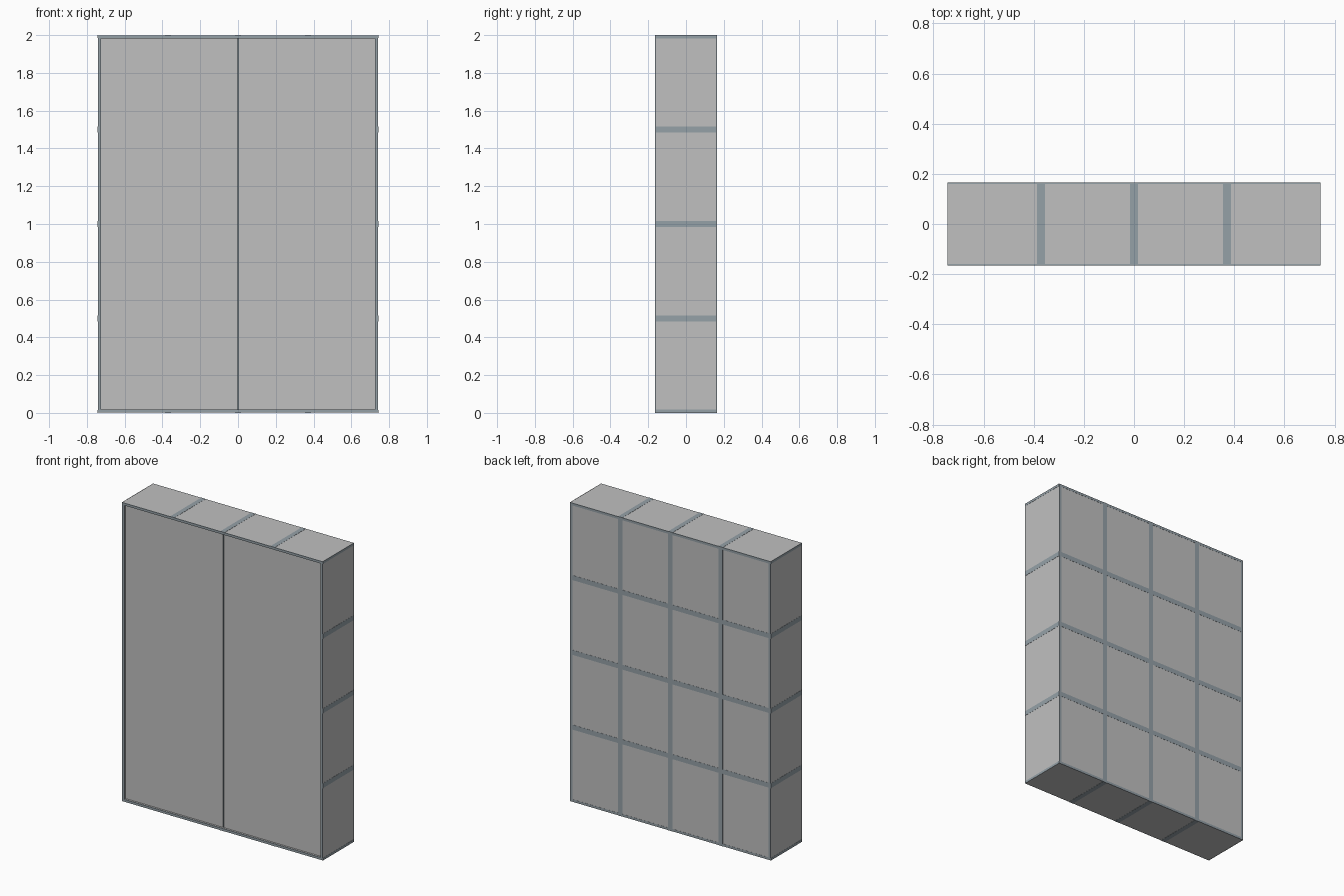
import bpy, bmesh

if "Cube" in bpy.data.objects:
    bpy.data.objects.remove(bpy.data.objects["Cube"])

W, D, H = 0.743, 0.165, 2.0      # half width, half depth, height
T = 0.016                        # board thickness (inner boards are doubled)
B = 0.005                        # edge banding depth
E = 0.001                        # how far joint strips stand proud


def material(name, rgb):
    m = bpy.data.materials.new(name)
    m.diffuse_color = (*rgb, 1)
    m.use_nodes = True
    m.node_tree.nodes["Principled BSDF"].inputs["Base Color"].default_value = m.diffuse_color
    return m


GREY = material("grey panel", (0.53, 0.53, 0.53))
EDGE = material("blue grey edge", (0.30, 0.355, 0.39))


def box(name, lo, hi, axis=None):
    """Box between two corners; faces along `axis` are grey, the rest edge colour."""
    bm = bmesh.new()
    bmesh.ops.create_cube(bm, size=1)
    for v in bm.verts:
        v.co = [lo[i] + (v.co[i] + 0.5) * (hi[i] - lo[i]) for i in range(3)]
    bm.normal_update()
    for f in bm.faces:
        grey = axis == "all" or (axis is not None and axis != "all" and abs(f.normal[axis]) > 0.5)
        f.material_index = 0 if grey else 1
    me = bpy.data.meshes.new(name)
    bm.to_mesh(me)
    bm.free()
    me.materials.append(GREY)
    me.materials.append(EDGE)
    ob = bpy.data.objects.new(name, me)
    bpy.context.collection.objects.link(ob)
    return ob


def board(name, lo, hi, axis):
    """Board along the depth with banded front and back edges."""
    y0, y1 = lo[1], hi[1]
    box(name, (lo[0], y0 + B, lo[2]), (hi[0], y1 - B, hi[2]), axis)
    box(name + "_front_edge", lo, (hi[0], y0 + B, hi[2]))
    box(name + "_back_edge", (lo[0], y1 - B, lo[2]), hi)


X, Z0, Z1 = W - E, E, H - E
DOOR_Y = -D + 0.012              # door faces sit slightly inside the frame
INNER_Y = DOOR_Y + T + 0.002     # front of dividers and shelves
div_x = [-0.3715, 0, 0.3715]
shelf_z = [0.5, 1.0, 1.5]

# outer frame
board("bottom_board", (-X, -D, Z0), (X, D, Z0 + T), 2)
board("top_board", (-X, -D, Z1 - T), (X, D, Z1), 2)
for side, s in (("left", -1), ("right", 1)):
    xs = sorted((s * X, s * (X - T)))
    board(side + "_side", (xs[0], -D, Z0 + T), (xs[1], D, Z1 - T), 0)
    # shelf ends and top/bottom board ends showing on the side
    xs = sorted((s * X, s * W))
    for z0, z1 in [(0, T)] + [(z - T, z + T) for z in shelf_z] + [(H - T, H)]:
        box(side + "_joint_strip", (xs[0], -D, z0), (xs[1], D, z1))

# divider ends showing on top and bottom
for x in div_x:
    box("top_joint_strip", (x - T, -D, Z1), (x + T, D, H))
    box("bottom_joint_strip", (x - T, -D, 0), (x + T, D, Z0))

# vertical dividers
for x in div_x:
    board("divider", (x - T, INNER_Y, Z0 + T), (x + T, D, Z1 - T), 0)

# shelves and flush back panels, cell by cell
cols = [(-X + T, div_x[0] - T)]
cols += [(a + T, b - T) for a, b in zip(div_x, div_x[1:])]
cols += [(div_x[-1] + T, X - T)]
rows = [(Z0 + T, shelf_z[0] - T)]
rows += [(a + T, b - T) for a, b in zip(shelf_z, shelf_z[1:])]
rows += [(shelf_z[-1] + T, Z1 - T)]
for x0, x1 in cols:
    for z in shelf_z:
        board("shelf", (x0, INNER_Y, z - T), (x1, D, z + T), 2)
    for z0, z1 in rows:
        box("back_panel", (x0, D - 0.012, z0), (x1, D - E, z1), "all")

# two doors with a narrow gap between them
G = 0.003
for side, x0, x1 in (("left", -X + T + E, -G), ("right", G, X - T - E)):
    box(side + "_door", (x0, DOOR_Y, Z0 + T + E), (x1, DOOR_Y + T, Z1 - T - E), 1)
